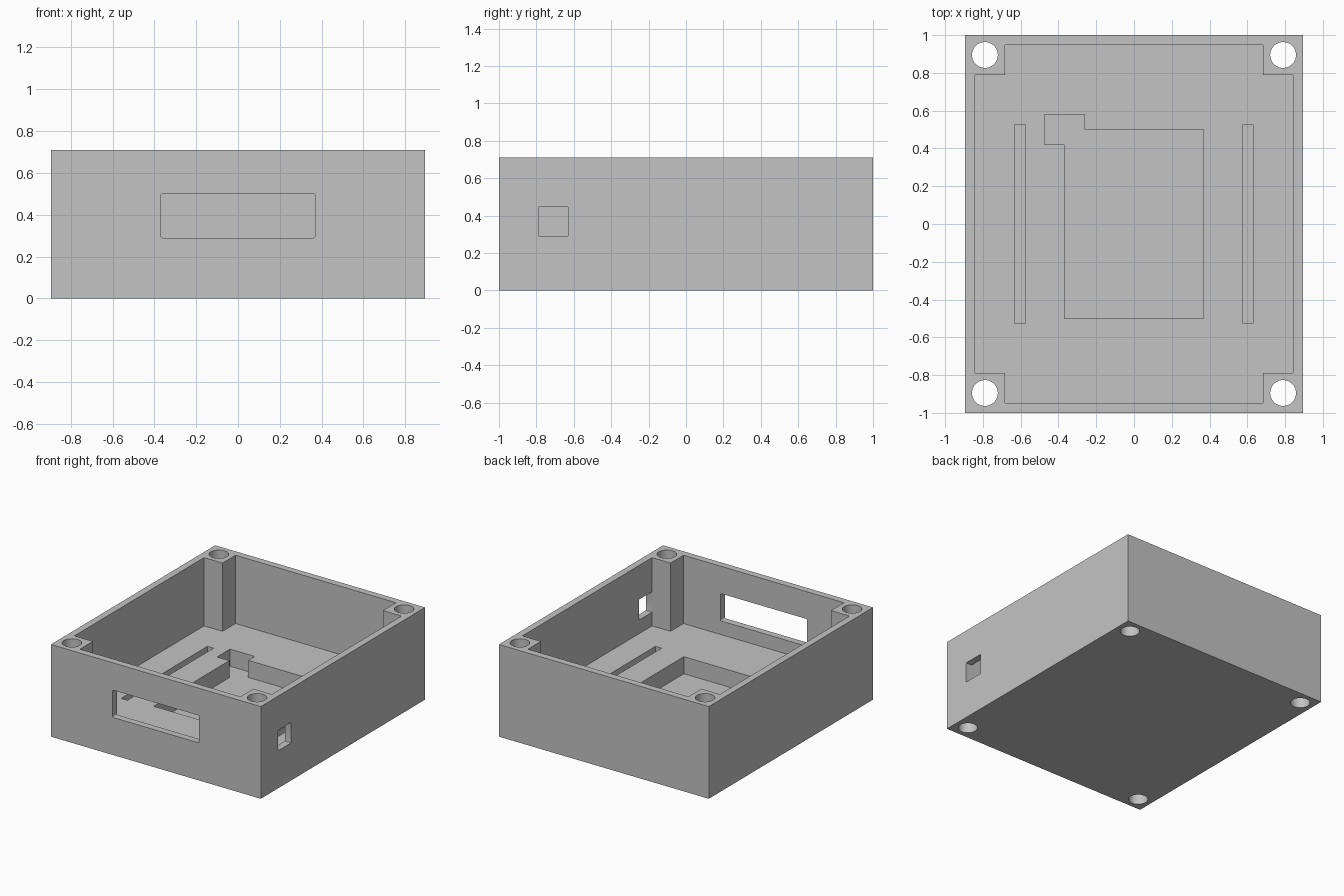
import bpy
import bmesh
import math
from mathutils import Matrix

cube = bpy.data.objects.get("Cube")
if cube:
    bpy.data.objects.remove(cube, do_unlink=True)

MM = 2 / 38                      # one millimetre in model units
HALF_X, HALF_Y, HEIGHT = 17 * MM, 19 * MM, 13.5 * MM
WALL, FLOOR = MM, 3.5 * MM

grey = bpy.data.materials.new("light grey plastic")
grey.use_nodes = True
colour = (0.55, 0.55, 0.55, 1)
grey.diffuse_color = colour
grey.node_tree.nodes["Principled BSDF"].inputs["Base Color"].default_value = colour


def prism(name, outline, z0, z1):
    """Upright prism from a counter-clockwise outline."""
    bm = bmesh.new()
    face = bm.faces.new([bm.verts.new((x, y, z0)) for x, y in outline])
    up = bmesh.ops.extrude_face_region(bm, geom=[face])["geom"]
    for v in up:
        if isinstance(v, bmesh.types.BMVert):
            v.co.z = z1
    bmesh.ops.recalc_face_normals(bm, faces=bm.faces)
    mesh = bpy.data.meshes.new(name)
    bm.to_mesh(mesh)
    bm.free()
    mesh.materials.append(grey)
    obj = bpy.data.objects.new(name, mesh)
    bpy.context.collection.objects.link(obj)
    return obj


def rectangle(x0, x1, y0, y1):
    return [(x0, y0), (x1, y0), (x1, y1), (x0, y1)]


def rounded(x0, x1, y0, y1, r=0.008, steps=4):
    """Rectangle with slightly rounded corners."""
    points = []
    corners = [(x1 - r, y1 - r), (x0 + r, y1 - r), (x0 + r, y0 + r), (x1 - r, y0 + r)]
    for quarter, (cx, cy) in enumerate(corners):
        for i in range(steps + 1):
            a = (quarter + i / steps) * math.pi / 2
            points.append((cx + r * math.cos(a), cy + r * math.sin(a)))
    return points


def cut(target, cutter):
    mod = target.modifiers.new(cutter.name, "BOOLEAN")
    mod.operation = "DIFFERENCE"
    mod.solver = "EXACT"
    mod.object = cutter
    bpy.context.view_layer.objects.active = target
    bpy.ops.object.modifier_apply(modifier=mod.name)
    bpy.data.objects.remove(cutter, do_unlink=True)


# Solid block that becomes the open case
case = prism("enclosure_case", rectangle(-HALF_X, HALF_X, -HALF_Y, HALF_Y), 0, HEIGHT)

# Main cavity, leaving a square screw post in each corner
ix, iy = HALF_X - WALL, HALF_Y - WALL
px, py = ix - 3 * MM, iy - 3 * MM
cavity = [(-px, -iy), (px, -iy), (px, -py), (ix, -py), (ix, py), (px, py),
          (px, iy), (-px, iy), (-px, py), (-ix, py), (-ix, -py), (-px, -py)]
cut(case, prism("cavity_cutter", cavity, FLOOR, 1))

# Recess in the floor with its corner tab
rx, ry = 7 * MM, 9.5 * MM
recess = [(-rx, -ry), (rx, -ry), (rx, ry), (-5 * MM, ry), (-5 * MM, 11 * MM),
          (-9 * MM, 11 * MM), (-9 * MM, 8 * MM), (-rx, 8 * MM)]
cut(case, prism("recess_cutter", recess, WALL, FLOOR + 0.1))

# Long slots either side of the recess
for side in (-1, 1):
    x = side * 11.45 * MM
    slot = rectangle(x - MM / 2, x + MM / 2, -10 * MM, 10 * MM)
    cut(case, prism("slot_cutter", slot, WALL, FLOOR + 0.1))

# Screw holes through the corner posts
circle = [(1.3 * MM * math.cos(a), 1.3 * MM * math.sin(a))
          for a in (i * math.tau / 48 for i in range(48))]
for sx in (-1, 1):
    for sy in (-1, 1):
        hole = [(x + sx * 15 * MM, y + sy * 17 * MM) for x, y in circle]
        cut(case, prism("screw_hole_cutter", hole, -0.1, 1))

# Wide window in the front wall
front = prism("front_window_cutter", rounded(-rx, rx, 5.5 * MM, 9.5 * MM), 0.92, 1.1)
front.data.transform(Matrix.Rotation(math.pi / 2, 4, "X"))
cut(case, front)

# Small square port in the left wall, close to the front
port = prism("side_port_cutter",
             rounded(-14.97 * MM, -12 * MM, 5.5 * MM, 8.5 * MM, r=0.004), 0.81, 1)
port.data.transform(Matrix(((0, 0, 1, 0), (1, 0, 0, 0), (0, 1, 0, 0), (0, 0, 0, 1))))
cut(case, port)

# Smooth the round holes, keep every other edge sharp
bpy.ops.object.select_all(action="DESELECT")
case.select_set(True)
bpy.context.view_layer.objects.active = case
bpy.ops.object.shade_smooth_by_angle(angle=math.radians(30))
